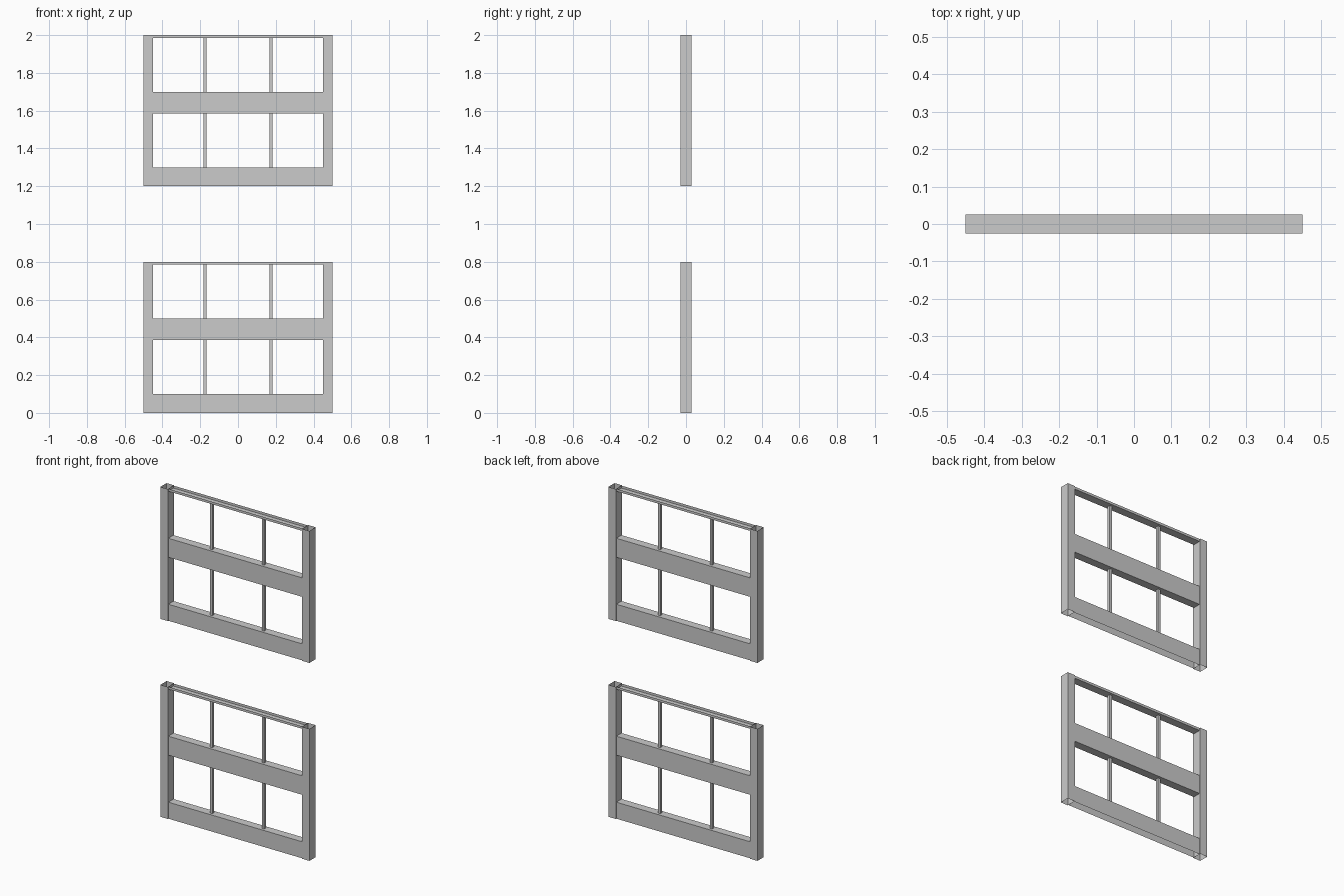
import bpy, bmesh

if "Cube" in bpy.data.objects:
    bpy.data.objects.remove(bpy.data.objects["Cube"])


def box(name, x, y, z, omit=()):
    """Box spanning the given ranges; omit lists open sides as (axis, sign)."""
    bm = bmesh.new()
    bmesh.ops.create_cube(bm, size=1)
    bm.normal_update()
    gone = [f for f in bm.faces
            if any(f.normal[a] * s > 0.5 for a, s in omit)]
    bmesh.ops.delete(bm, geom=gone, context='FACES_ONLY')
    for v in bm.verts:
        for i, (lo, hi) in enumerate((x, y, z)):
            v.co[i] = hi if v.co[i] > 0 else lo
    mesh = bpy.data.meshes.new(name)
    bm.to_mesh(mesh)
    bm.free()
    obj = bpy.data.objects.new(name, mesh)
    bpy.context.collection.objects.link(obj)
    return obj


TOP, BOTTOM = (2, 1), (2, -1)
ENDS = ((0, 1), (0, -1))
INNER = 0.45          # inner edge of the stiles
RAIL_Y = (-0.025, 0.025)

for sash_z in (0.0, 1.2):
    # Side stiles: hollow, open at top and bottom
    for x in ((-0.5, -INNER), (INNER, 0.5)):
        box("stile", x, (-0.03, 0.03), (sash_z, sash_z + 0.8), (TOP, BOTTOM))

    # Two stacked rows of panes
    for z in (sash_z, sash_z + 0.4):
        box("bottom_rail", (-INNER, INNER), RAIL_Y, (z, z + 0.1), (BOTTOM, *ENDS))
        box("top_rail", (-INNER, INNER), RAIL_Y, (z + 0.385, z + 0.4), (TOP, *ENDS))
        # Slim glazing bars
        for cx in (-0.174, 0.174):
            box("glazing_bar", (cx - 0.008, cx + 0.008), (-0.009, 0.009),
                (z + 0.1, z + 0.385), (TOP, BOTTOM))
